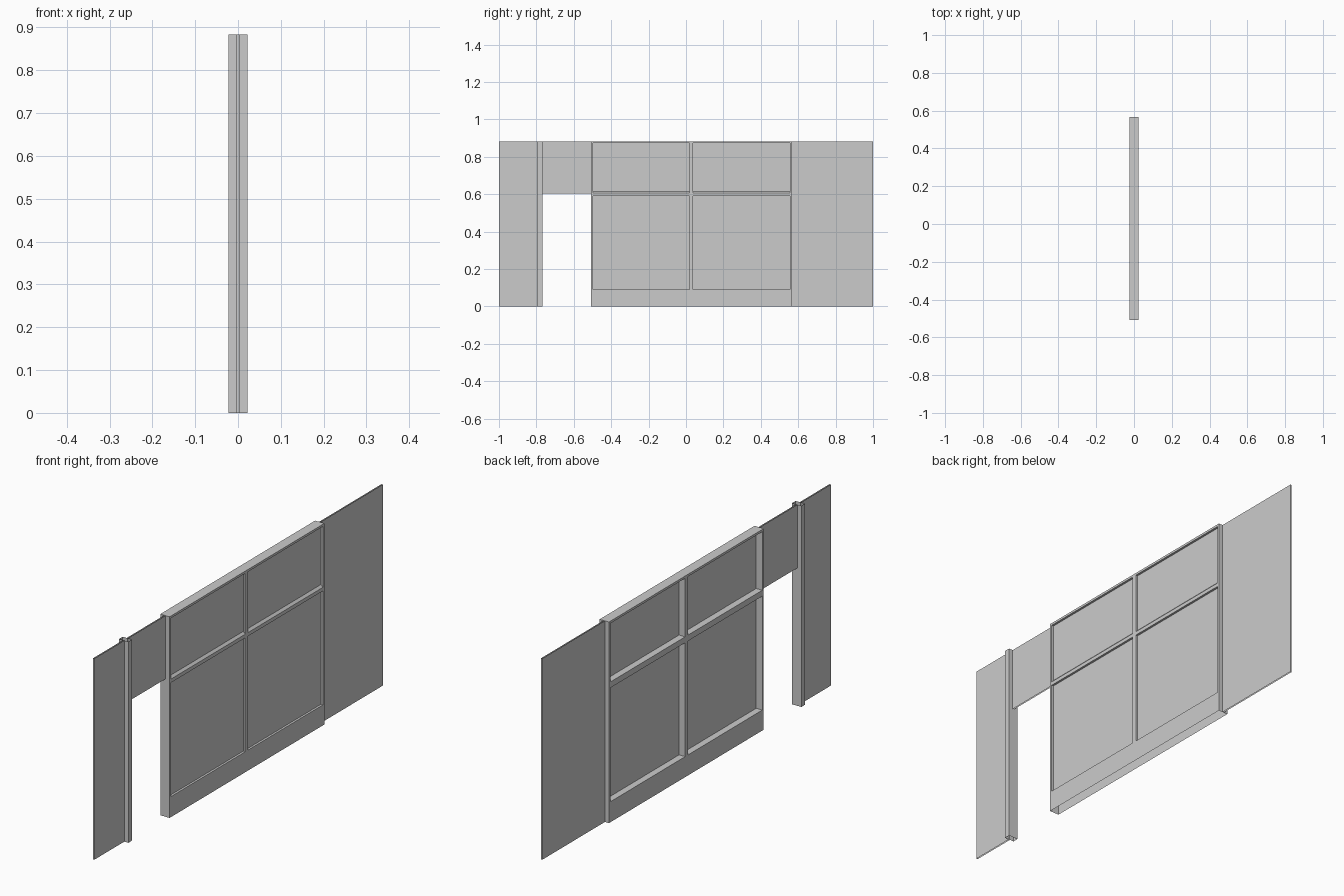
import bpy
import bmesh

cube = bpy.data.objects.get("Cube")
if cube:
    bpy.data.objects.remove(cube, do_unlink=True)

grey = bpy.data.materials.new("wall grey")
grey.use_nodes = True
grey.diffuse_color = (0.6, 0.6, 0.6, 1)
grey.node_tree.nodes["Principled BSDF"].inputs["Base Color"].default_value = (0.6, 0.6, 0.6, 1)

HEIGHT = 0.883
HALF = 0.0225       # half depth of frame and post
THIN = 0.003        # half depth of wall panels
LEFT, RIGHT = -0.507, 0.567
SILL, RAIL_LOW, RAIL_TOP = 0.09, 0.59, 0.616


def prism(name, profile, y0, y1, open_top=False, open_bottom=False):
    """Extrude an (x, z) profile along y, optionally leaving ends open in z."""
    bm = bmesh.new()
    face = bm.faces.new([bm.verts.new((x, y0, z)) for x, z in profile])
    result = bmesh.ops.extrude_face_region(bm, geom=[face], use_keep_orig=True)
    moved = [v for v in result["geom"] if isinstance(v, bmesh.types.BMVert)]
    bmesh.ops.translate(bm, verts=moved, vec=(0, y1 - y0, 0))
    bmesh.ops.recalc_face_normals(bm, faces=bm.faces)
    drop = [f for f in bm.faces
            if (open_top and f.normal.z > 0.9) or (open_bottom and f.normal.z < -0.9)]
    bmesh.ops.delete(bm, geom=drop, context="FACES_ONLY")
    mesh = bpy.data.meshes.new(name)
    bm.to_mesh(mesh)
    bm.free()
    mesh.materials.append(grey)
    obj = bpy.data.objects.new(name, mesh)
    bpy.context.collection.objects.link(obj)


def box(name, x0, x1, y0, y1, z0, z1, **ends):
    prism(name, [(x0, z0), (x1, z0), (x1, z1), (x0, z1)], y0, y1, **ends)


# Thin wall panels and door post, hollow at top and bottom
for name, y0, y1, z0 in (("front_wall_panel", -1, -0.79, 0),
                         ("door_header_panel", -0.77, LEFT, 0.605),
                         ("back_wall_panel", RIGHT, 1, 0)):
    box(name, -THIN, THIN, y0, y1, z0, HEIGHT, open_top=True, open_bottom=True)
box("door_post", -HALF, HALF, -0.793, -0.768, 0, HEIGHT, open_top=True, open_bottom=True)

# Window frame: hollow base, stiles, head and mullion
box("window_base", -HALF, HALF, LEFT, RIGHT, 0, SILL, open_bottom=True)
box("window_head", -HALF, HALF, LEFT, RIGHT, HEIGHT - 0.01, HEIGHT)
for name, y0, y1 in (("front_stile", LEFT, LEFT + 0.01),
                     ("mullion", 0.018, 0.038),
                     ("back_stile", RIGHT - 0.01, RIGHT)):
    box(name, -HALF, HALF, y0, y1, SILL, HEIGHT - 0.01)

# Cross rail with a weathered slope on its outer face
prism("cross_rail", [(-HALF, RAIL_LOW), (HALF, RAIL_LOW), (HALF, 0.606),
                     (0.013, RAIL_TOP), (-HALF, RAIL_TOP)], LEFT + 0.005, RIGHT - 0.005)

# Panes set close to the outer face
for side, y0, y1 in (("front", LEFT + 0.01, 0.018), ("back", 0.038, RIGHT - 0.01)):
    for level, z0, z1 in (("lower", SILL, RAIL_LOW), ("upper", RAIL_TOP, HEIGHT - 0.01)):
        box(f"{side}_{level}_pane", 0.007, 0.013, y0, y1, z0, z1)
